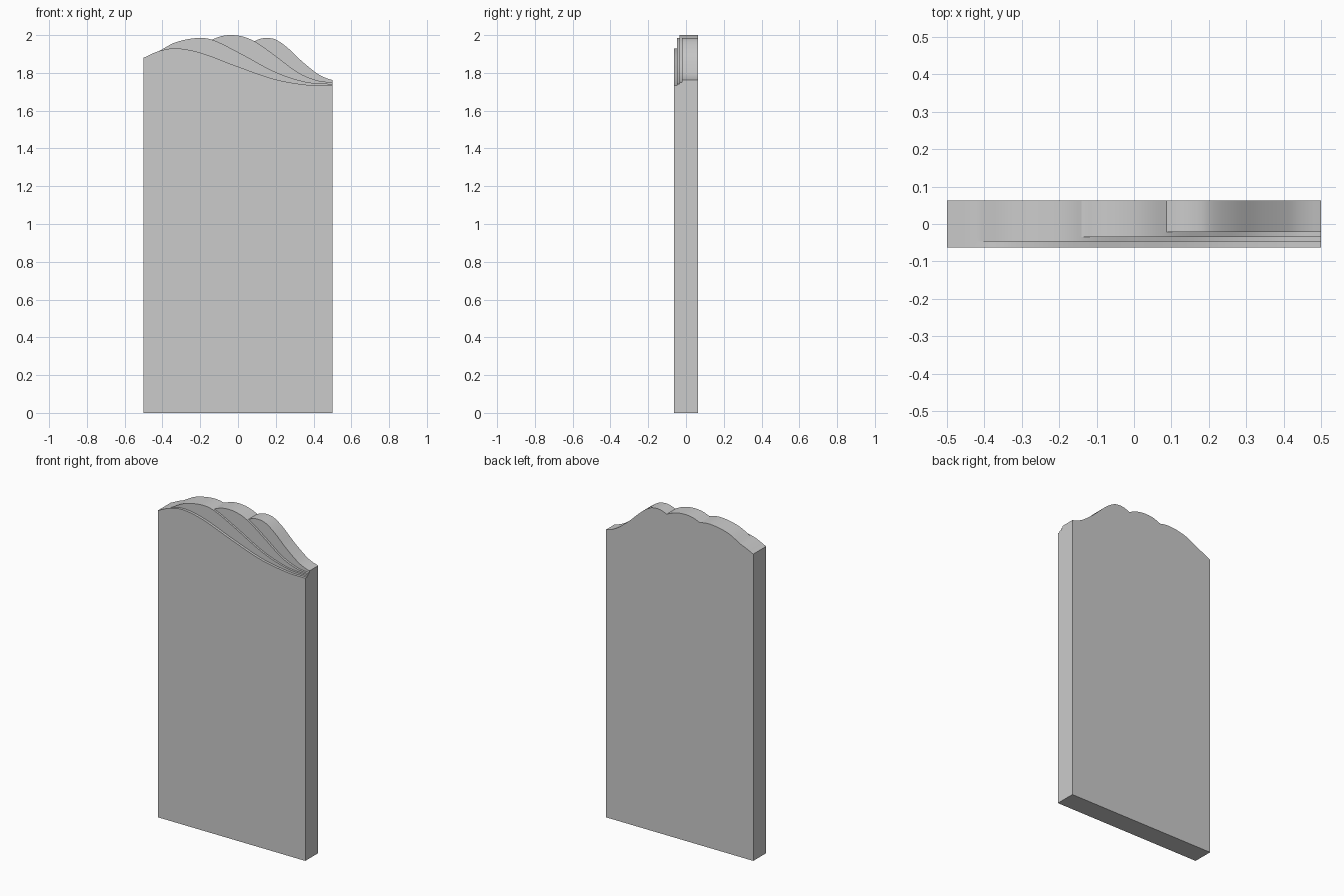
import bpy, bmesh

if "Cube" in bpy.data.objects:
    bpy.data.objects.remove(bpy.data.objects["Cube"])

# Layered wave crests: front y of each layer and (x, z) points along its top
BACK_Y = 0.0625
LAYERS = [
    (-0.0625, [(-0.5, 1.88), (-0.42, 1.915), (-0.33, 1.93), (-0.2, 1.907), (0, 1.833),
               (0.2, 1.765), (0.38, 1.735), (0.5, 1.732)]),
    (-0.047, [(-0.42, 1.914), (-0.33, 1.962), (-0.21, 1.985), (-0.13, 1.973), (0, 1.91),
              (0.2, 1.804), (0.36, 1.752), (0.5, 1.741)]),
    (-0.035, [(-0.14, 1.975), (-0.09, 1.994), (-0.035, 2.0), (0.03, 1.991), (0.1, 1.96),
              (0.2, 1.889), (0.32, 1.801), (0.42, 1.76), (0.5, 1.75)]),
    (-0.022, [(0.087, 1.968), (0.12, 1.981), (0.155, 1.985), (0.2, 1.976), (0.26, 1.935),
              (0.34, 1.86), (0.42, 1.796), (0.46, 1.775), (0.5, 1.762)]),
]


def crest(points, x):
    """Smooth cubic height through the points at x."""
    n = len(points)

    def slope(i):
        a, b = points[max(i - 1, 0)], points[min(i + 1, n - 1)]
        return (b[1] - a[1]) / (b[0] - a[0])

    i = 0
    while i < n - 2 and x > points[i + 1][0]:
        i += 1
    (x0, z0), (x1, z1) = points[i], points[i + 1]
    w = x1 - x0
    t = (x - x0) / w
    return (z0 * (1 + 2 * t) * (1 - t) ** 2 + z1 * t * t * (3 - 2 * t)
            + w * slope(i) * t * (1 - t) ** 2 + w * slope(i + 1) * t * t * (t - 1))


# Stepped side section at each x, each layer at least as tall as the one before
def section(x):
    ring = [(LAYERS[0][0], 0)]
    height = 0
    for y, points in LAYERS:
        if height:
            ring.append((y, height))
        if x >= points[0][0] - 1e-6:
            height = max(height, crest(points, x))
        ring.append((y, height))
    return ring + [(BACK_Y, height), (BACK_Y, 0)]


# Sweep the stepped section across the width of the slab
xs = sorted({round(-0.5 + i / 100, 4) for i in range(101)} | {pts[0][0] for _, pts in LAYERS})
bm = bmesh.new()
rings = [[bm.verts.new((x, y, z)) for y, z in section(x)] for x in xs]
for a, b in zip(rings, rings[1:]):
    for i in range(len(a)):
        j = (i + 1) % len(a)
        bm.faces.new((a[i], a[j], b[j], b[i]))
bm.faces.new(rings[0])
bm.faces.new(rings[-1])
bmesh.ops.remove_doubles(bm, verts=bm.verts, dist=1e-5)
bmesh.ops.recalc_face_normals(bm, faces=bm.faces)

mesh = bpy.data.meshes.new("wave_topped_slab")
bm.to_mesh(mesh)
bm.free()
slab = bpy.data.objects.new("wave_topped_slab", mesh)
bpy.context.collection.objects.link(slab)

# Smooth crests, sharp steps
bpy.context.view_layer.objects.active = slab
slab.select_set(True)
bpy.ops.object.shade_smooth_by_angle(angle=0.35)
